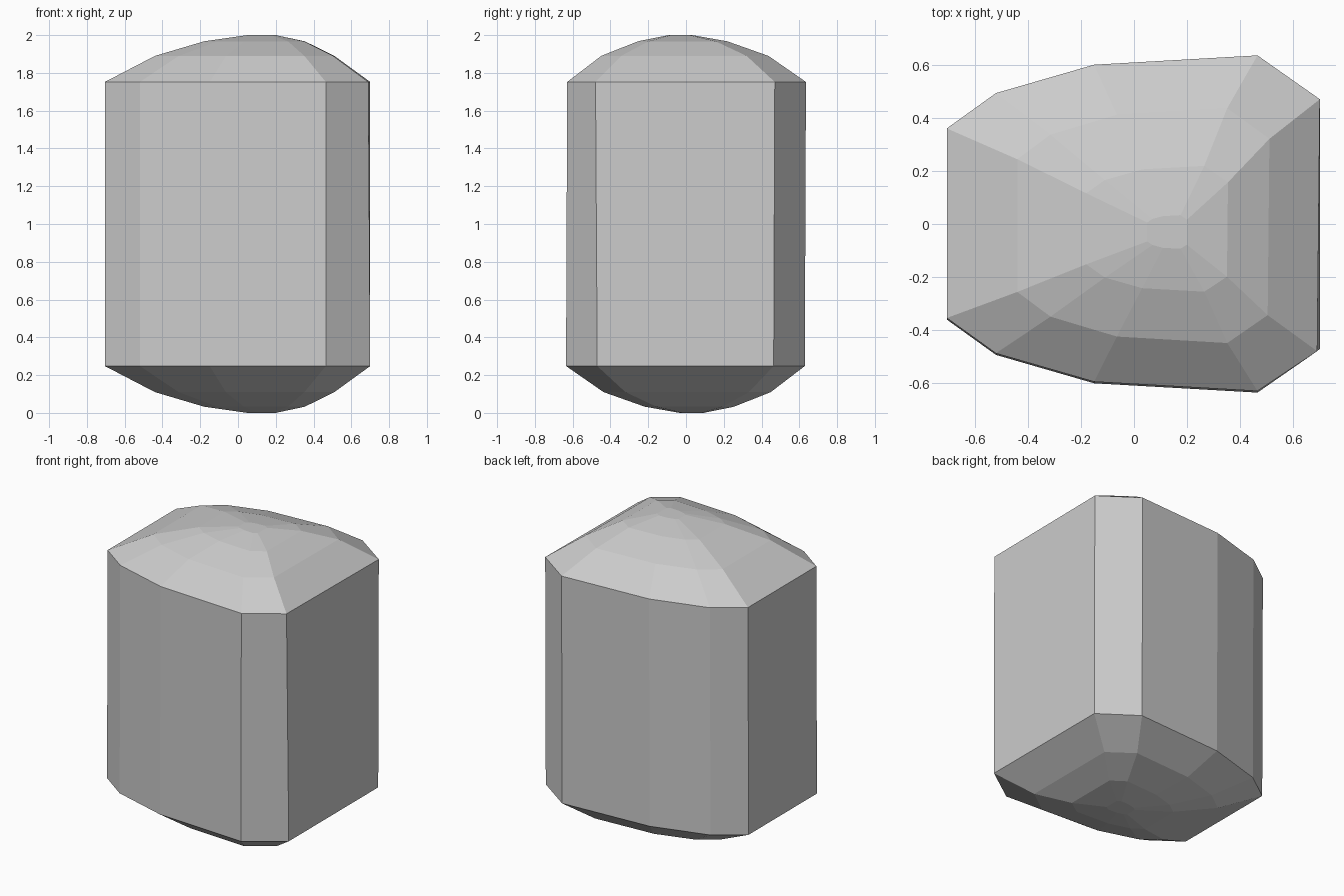
import bpy
import bmesh

cube = bpy.data.objects.get("Cube")
if cube:
    bpy.data.objects.remove(cube, do_unlink=True)

# Plain grey stone
grey = bpy.data.materials.new("stone_grey")
grey.use_nodes = True
colour = (0.6, 0.6, 0.6, 1)
grey.diffuse_color = colour
grey.node_tree.nodes["Principled BSDF"].inputs["Base Color"].default_value = colour

# Front half of the outline, left to right, mirrored to the back
front = [(-0.705, -0.357), (-0.52, -0.49), (-0.15, -0.597), (0.465, -0.632), (0.70, -0.467)]
outline = front + [(x, -y) for x, y in reversed(front)]
CHIPPED = len(front) - 1  # the front corner that leans inward at the top

# Each dome ring: x scale, x shift, y scale, y shift, depth below the tip
rings = [
    (1, 0, 1, 0.003, 0.248),
    (0.676, 0.037, 0.70, -0.006, 0.11),
    (0.38, 0.088, 0.375, -0.018, 0.033),
    (0.107, 0.125, 0.10, -0.03, 0),
]


def add_ring(bm, ring, top):
    sx, dx, sy, dy, depth = ring
    side = 1 if top else -1
    z = 2 - depth if top else depth
    verts = []
    for i, (x, y) in enumerate(outline):
        if top and i == CHIPPED:
            x, y = x - 0.01, y - 0.015
        verts.append(bm.verts.new((x * sx + dx, y * sy + dy * side, z)))
    return verts


# Straight body with a faceted dome at each end
bm = bmesh.new()
loops = [add_ring(bm, r, False) for r in reversed(rings)]
loops += [add_ring(bm, r, True) for r in rings]
n = len(outline)
for low, high in zip(loops, loops[1:]):
    for i in range(n):
        j = (i + 1) % n
        bm.faces.new((low[i], low[j], high[j], high[i]))
bm.faces.new(loops[-1])
bm.faces.new(list(reversed(loops[0])))
bmesh.ops.recalc_face_normals(bm, faces=bm.faces)

mesh = bpy.data.meshes.new("faceted_stone")
bm.to_mesh(mesh)
bm.free()
mesh.materials.append(grey)
stone = bpy.data.objects.new("faceted_stone", mesh)
bpy.context.collection.objects.link(stone)
